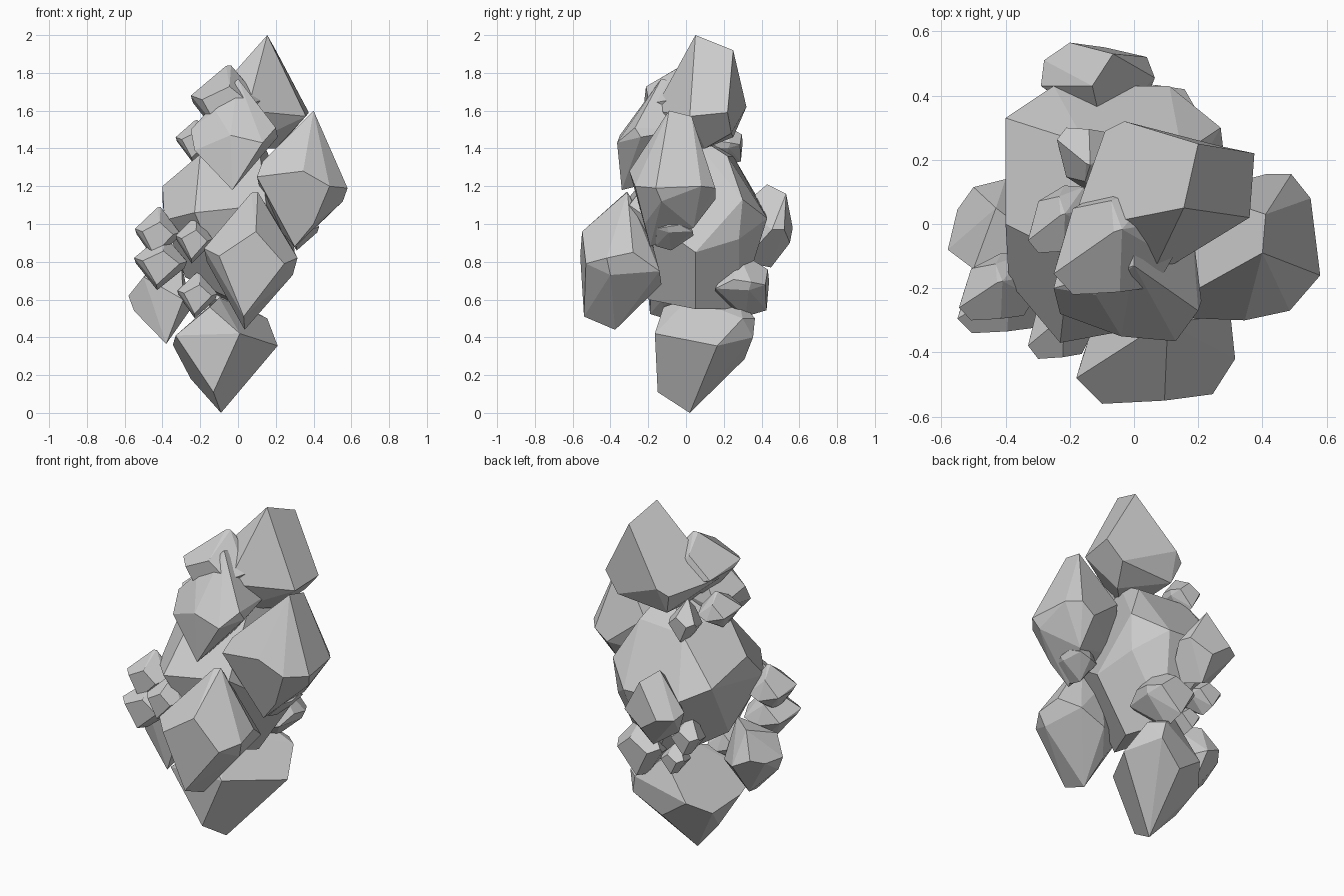
import bpy, bmesh, math


def rock(name, corners):
    """Convex faceted boulder spanned by a few corners."""
    bm = bmesh.new()
    for c in corners:
        bm.verts.new(c)
    bmesh.ops.convex_hull(bm, input=bm.verts)
    loose = [v for v in bm.verts if not v.link_faces]
    bmesh.ops.delete(bm, geom=loose, context='VERTS')
    # merge nearly flat triangles into facets
    bmesh.ops.dissolve_limit(bm, angle_limit=math.radians(11), verts=bm.verts, edges=bm.edges)
    bmesh.ops.recalc_face_normals(bm, faces=bm.faces)
    mesh = bpy.data.meshes.new(name)
    bm.to_mesh(mesh)
    bm.free()
    ob = bpy.data.objects.new(name, mesh)
    bpy.context.collection.objects.link(ob)


def shard(name, xr, yr, zr, flip=False):
    """Small copy of the front boulder fitted into x, y, z ranges; flip turns it to the back."""
    pts = []
    for p in FRONT:
        t = [(p[i] - LOW[i]) / (HIGH[i] - LOW[i]) for i in range(3)]
        if flip:
            t[1] = 1 - t[1]
        pts.append([r[0] + (r[1] - r[0]) * k for r, k in zip((xr, yr, zr), t)])
    rock(name, pts)


# front boulder, also the pattern for the small shards
FRONT = [(.105, -.31, 1.17), (.07, -.32, 1.165), (.095, -.55, .96), (-.1, -.56, .83),
         (.245, -.53, .79), (-.18, -.48, .87), (-.165, -.43, .8), (.03, -.54, .51),
         (.035, -.375, .44), (.29, -.4, .73), (.315, -.42, .82), (.3, -.28, .85),
         (.25, -.14, .75), (.1, -.13, .68), (-.1, -.23, .74), (.06, -.2, .98), (.01, -.25, .57)]
LOW = [min(p[i] for p in FRONT) for i in range(3)]
HIGH = [max(p[i] for p in FRONT) for i in range(3)]
rock("front_boulder", FRONT)

# central mass
rock("core_boulder", [(.1, 0, 1.5), (-.2, -.1, 1.37), (-.4, 0, 1.2), (-.4, .33, 1.13),
                      (-.25, .43, 1.05), (.11, .43, 1.03), (.27, .3, 1.13), (.15, .22, 1.36),
                      (-.15, .25, 1.36), (-.39, -.18, 1.02), (-.23, -.37, 1.06),
                      (.15, -.3, 1.1), (.25, .28, .92), (.3, .05, .85), (-.03, -.2, .6),
                      (.1, .05, .55), (.02, .28, .55), (-.28, 0, .72)])

# top boulder
rock("top_boulder", [(.155, .05, 2), (.2, .25, 1.92), (.375, .22, 1.59), (.28, .24, 1.48),
                     (-.03, .32, 1.62), (-.09, .29, 1.58), (-.2, -.02, 1.6), (.36, .02, 1.57),
                     (.05, -.17, 1.6), (0, -.1, 1.4), (.2, .1, 1.4), (-.05, .25, 1.46)])

# upper front boulder
rock("upper_front_boulder", [(0, -.13, 1.77), (0, -.06, 1.75), (-.25, -.2, 1.5),
                             (-.12, -.22, 1.6), (-.04, -.35, 1.47), (.13, -.365, 1.43),
                             (.2, -.27, 1.51), (.21, -.24, 1.46), (-.03, -.34, 1.18),
                             (-.23, -.28, 1.39), (0, -.05, 1.25), (-.2, 0, 1.42), (.18, 0, 1.5)])

# right boulder
rock("right_boulder", [(.4, -.09, 1.6), (.41, .03, 1.57), (.58, -.16, 1.19), (.55, .08, 1.2),
                       (.49, .155, 1.19), (.41, .155, 1.13), (.485, -.27, 1.2),
                       (.345, -.3, 1.28), (.1, -.29, 1.25), (.13, -.24, 1.33),
                       (.555, -.13, 1.12), (.4, -.22, 1), (.3, -.19, .88), (.41, .04, .98),
                       (.15, 0, 1.05), (.2, .1, 1.3)])

# bottom boulder
rock("bottom_boulder", [(-.09, .02, 0), (-.13, -.15, .11), (.01, -.165, .42), (.21, .165, .355),
                        (.155, .3, .5), (-.33, -.16, .41), (-.15, -.12, .56), (-.345, -.02, .36),
                        (-.25, .05, .18), (.1, .355, .4), (.08, .365, .5), (-.05, .275, .61),
                        (-.1, .02, .61), (-.06, .31, .285), (-.21, .3, .39), (-.3, .18, .31)])

# left lower boulder
rock("left_boulder", [(-.58, -.08, .62), (-.55, .045, .62), (-.5, .115, .65), (-.4, .14, .6),
                      (-.43, .05, .79), (-.5, -.14, .72), (-.55, -.08, .54), (-.38, -.12, .365),
                      (-.4, -.02, .39), (-.29, -.15, .6), (-.25, 0, .55), (-.3, -.05, .8)])

# back boulder
rock("back_boulder", [(-.13, .43, 1.21), (-.065, .53, 1.16), (-.2, .565, .98), (-.28, .51, .98),
                      (-.29, .43, 1), (.04, .52, .97), (.065, .455, .97), (-.09, .55, .9),
                      (-.1, .45, .77), (-.22, .38, .85), (0, .3, .8), (-.1, .3, 1.1)])

# smaller shards around the cluster
shard("upper_left_shard", (-.25, .12), (-.22, .13), (1.45, 1.84))
shard("upper_side_shard", (-.33, -.13), (-.09, .12), (1.33, 1.55))
shard("upper_back_shard", (-.24, -.06), (.1, .3), (1.31, 1.54), True)
shard("left_front_shard", (-.55, -.27), (-.34, -.1), (.65, .94))
shard("left_upper_shard", (-.545, -.31), (-.3, -.09), (.81, 1.09))
shard("middle_front_shard", (-.33, -.135), (-.42, -.2), (.79, 1.04))
shard("lower_front_shard", (-.32, -.11), (-.2, 0), (.5, .75))
shard("right_small_shard", (.22, .43), (-.17, .04), (.86, 1.1))
shard("back_lower_shard", (-.1, .2), (.15, .44), (.51, .86), True)
shard("back_left_shard", (-.32, -.13), (.18, .38), (.69, .91), True)
shard("back_base_shard", (-.2, -.04), (.16, .34), (.54, .72), True)
